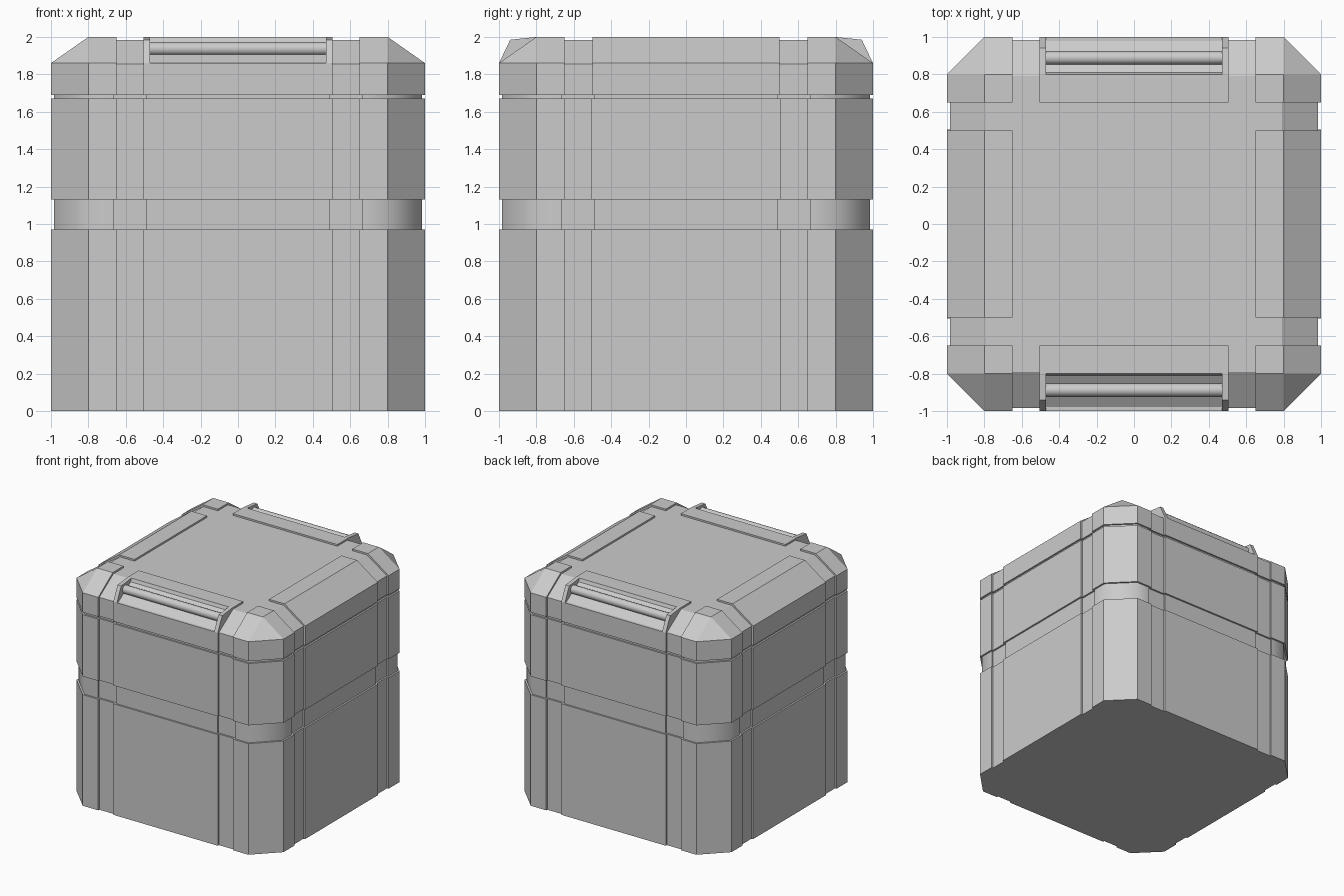
import bpy, bmesh
from math import radians, pi
from mathutils import Matrix

if "Cube" in bpy.data.objects:
    bpy.data.objects.remove(bpy.data.objects["Cube"])

STEP = 0.015   # depth of all panel grooves


def finish(bm, name, angle=None):
    bmesh.ops.recalc_face_normals(bm, faces=bm.faces)
    me = bpy.data.meshes.new(name)
    bm.to_mesh(me)
    bm.free()
    ob = bpy.data.objects.new(name, me)
    bpy.context.collection.objects.link(ob)
    if angle:
        bpy.ops.object.select_all(action='DESELECT')
        ob.select_set(True)
        bpy.context.view_layer.objects.active = ob
        bpy.ops.object.shade_smooth_by_angle(angle=radians(angle))
    return ob


def outline(i):
    """Chamfered square with two grooves per side, inset by i."""
    f, g = 1 - i, 1 - STEP - i
    a, b, c = 0.8 - 0.414 * i, 0.65 + i, 0.505 - i
    side = [(-a, -f), (-b, -f), (-b, -g), (-c, -g), (-c, -f),
            (c, -f), (c, -g), (b, -g), (b, -f), (a, -f)]
    pts = []
    for _ in range(4):
        pts += side
        side = [(-y, x) for x, y in side]
    return pts


def loft(name, levels, angle=None):
    """Stack of (z, inset) outlines, capped at both ends."""
    bm = bmesh.new()
    rings = [[bm.verts.new((x, y, z)) for x, y in outline(i)] for z, i in levels]
    for r, s in zip(rings, rings[1:]):
        for k in range(len(r)):
            n = (k + 1) % len(r)
            bm.faces.new((r[k], r[n], s[n], s[k]))
    bm.faces.new(rings[0])
    bm.faces.new(rings[-1])
    return finish(bm, name, angle)


def hull(name, pts, rot=0):
    bm = bmesh.new()
    for p in pts:
        bm.verts.new(p)
    bmesh.ops.convex_hull(bm, input=bm.verts[:])
    bmesh.ops.dissolve_limit(bm, angle_limit=radians(1), verts=bm.verts[:], edges=bm.edges[:])
    bmesh.ops.rotate(bm, verts=bm.verts[:], matrix=Matrix.Rotation(rot, 3, 'Z'))
    return finish(bm, name)


def prism(name, profile, x0, x1, rot=0):
    """Profile of (outward distance, z), extruded along x, facing -y before rotation."""
    bm = bmesh.new()
    face = bm.faces.new([bm.verts.new((x0, -d, z)) for d, z in profile])
    ext = bmesh.ops.extrude_face_region(bm, geom=[face])
    new = [e for e in ext['geom'] if isinstance(e, bmesh.types.BMVert)]
    bmesh.ops.translate(bm, verts=new, vec=(x1 - x0, 0, 0))
    if face.is_valid and len(bm.faces) == len(profile) + 1:
        bm.faces.new([v for v in bm.verts if v not in new])
    bmesh.ops.rotate(bm, verts=bm.verts[:], matrix=Matrix.Rotation(rot, 3, 'Z'))
    return finish(bm, name)


# Body tiers with the recessed band and the lid seam
loft("lower_body", [(0, 0), (0.97, 0)])
loft("middle_band", [(0.97, STEP), (1.13, STEP)], 50)
loft("upper_body", [(1.13, 0), (1.67, 0)])
loft("lid_seam", [(1.67, STEP), (1.69, STEP)], 50)

# Lid core, lying just below the raised pads
g, a, t = 1 - STEP, 0.79, 0.79
core = []
for sx in (-1, 1):
    for sy in (-1, 1):
        for z in (1.69, 1.855):
            core += [(sx * g, sy * a, z), (sx * a, sy * g, z)]
        core.append((sx * t, sy * t, 1.985))
hull("lid_core", core)

# Raised corner pads
corner = [(x, y, z) for z in (1.69, 1.86)
          for x, y in ((.65, .65), (.65, 1), (.8, 1), (1, .8), (1, .65))]
corner += [(x, y, 2) for x in (.65, .8) for y in (.65, .8)]
for k in range(4):
    hull("lid_corner_pad", corner, k * pi / 2)

# Plain pads on left and right
plain = [(.65, 1.69), (.65, 2), (.8, 2), (1, 1.86), (1, 1.69)]
for k in (1, 3):
    prism("lid_side_pad", plain, -0.5, 0.5, k * pi / 2)

# Front and back pads: stepped recess, end brackets and grip bar
recess = [(.65, 1.69), (.65, 2), (.8, 2), (.85, 1.86), (1, 1.86), (1, 1.69)]
bracket = [(.8, 1.86), (.8, 2), (.94, 1.985), (1, 1.86)]
for k in (0, 2):
    rot = k * pi / 2
    prism("handle_pad", recess, -0.505, 0.505, rot)
    for x0, x1 in ((-0.505, -0.47), (0.47, 0.505)):
        prism("handle_bracket", bracket, x0, x1, rot)
    bm = bmesh.new()
    bmesh.ops.create_cone(bm, cap_ends=True, segments=12, radius1=0.036, radius2=0.036, depth=0.95)
    bmesh.ops.rotate(bm, verts=bm.verts[:], matrix=Matrix.Rotation(pi / 2, 3, 'Y'))
    bmesh.ops.translate(bm, verts=bm.verts[:], vec=(0, -0.888 if k == 0 else 0.888, 1.937))
    finish(bm, "handle_bar", 40)
